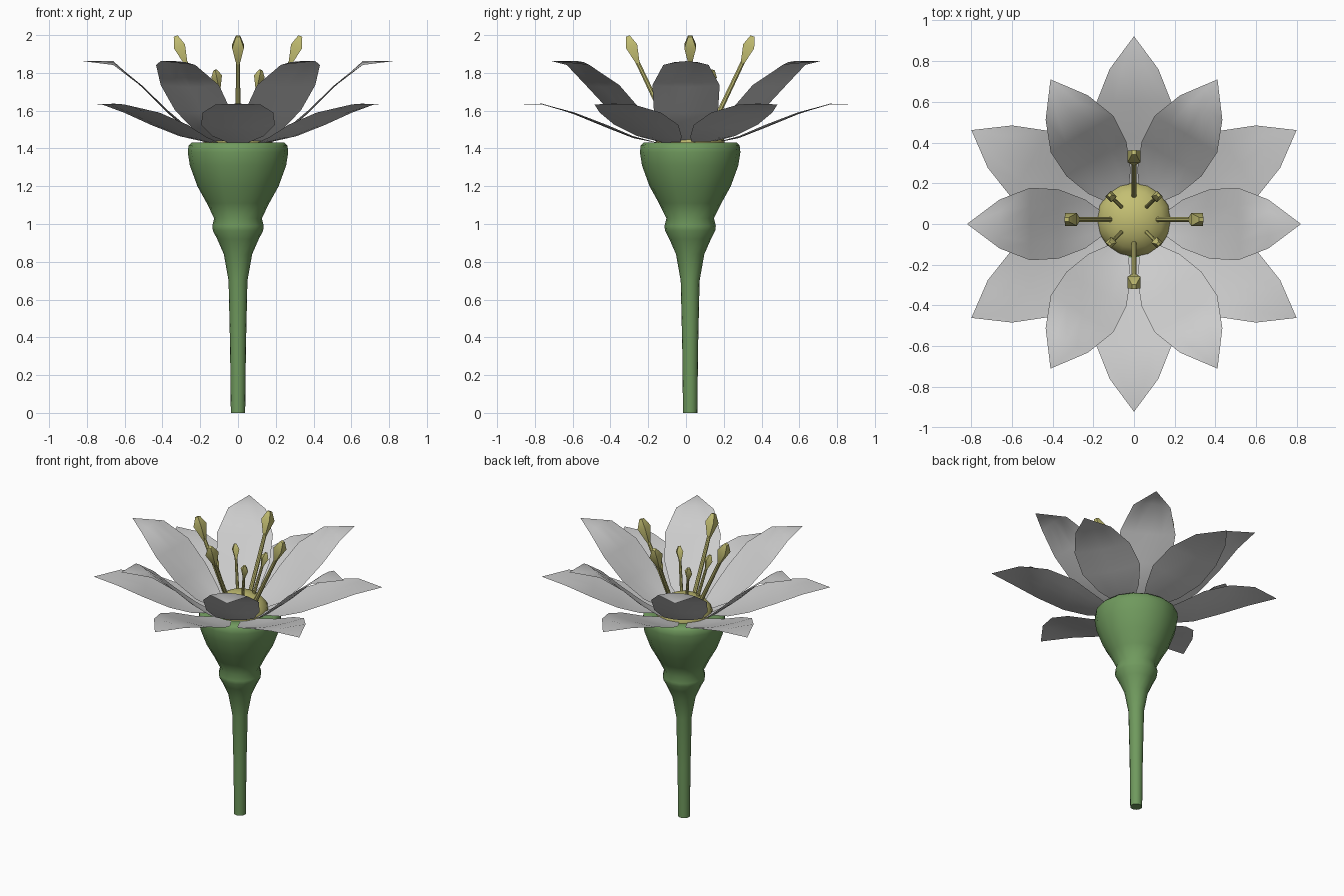
import bpy, bmesh
from math import sin, cos, pi, radians
from mathutils import Vector, Matrix

if "Cube" in bpy.data.objects:
    bpy.data.objects.remove(bpy.data.objects["Cube"])

CY = 0.022  # stem axis sits slightly behind the petal centre


def material(name, color):
    m = bpy.data.materials.new(name)
    m.diffuse_color = color
    m.use_nodes = True
    m.node_tree.nodes["Principled BSDF"].inputs["Base Color"].default_value = m.diffuse_color
    return m


GREEN = material("green", (0.16, 0.32, 0.11, 1))
YELLOW = material("yellow", (0.55, 0.52, 0.17, 1))


def finish(name, bm, mat=None, angle=50, normals=True):
    bmesh.ops.remove_doubles(bm, verts=bm.verts, dist=1e-4)
    if normals:
        bmesh.ops.recalc_face_normals(bm, faces=bm.faces)
    me = bpy.data.meshes.new(name)
    bm.to_mesh(me)
    bm.free()
    ob = bpy.data.objects.new(name, me)
    bpy.context.collection.objects.link(ob)
    if mat:
        me.materials.append(mat)
    bpy.ops.object.select_all(action='DESELECT')
    ob.select_set(True)
    bpy.context.view_layer.objects.active = ob
    bpy.ops.object.shade_smooth_by_angle(angle=radians(angle))
    return ob


def loft(bm, rings):
    """Skin a list of equal-length rings and cap both ends."""
    vs = [[bm.verts.new(p) for p in ring] for ring in rings]
    n = len(vs[0])
    for a, b in zip(vs, vs[1:]):
        for i in range(n):
            j = (i + 1) % n
            bm.faces.new((a[i], a[j], b[j], b[i]))
    bm.faces.new(vs[0][::-1])
    bm.faces.new(vs[-1])


def lathe(name, profile, sides, mat):
    bm = bmesh.new()
    loft(bm, [[(r * cos(2 * pi * i / sides), CY + r * sin(2 * pi * i / sides), z)
               for i in range(sides)] for r, z in profile])
    return finish(name, bm, mat)


# Stem flaring into the cup
lathe("stem_and_cup", [
    (0.038, 0), (0.042, 0.35), (0.05, 0.70), (0.075, 0.84), (0.11, 0.92),
    (0.133, 0.965), (0.136, 0.99), (0.126, 1.03), (0.165, 1.11), (0.215, 1.20),
    (0.255, 1.31), (0.266, 1.38), (0.262, 1.415), (0.245, 1.432), (0.20, 1.432)],
    16, GREEN)

# Domed flower centre
dome = [(0.185 * cos(a), 1.425 + 0.13 * sin(a))
        for a in [radians(d) for d in (-30, 0, 20, 40, 60, 80)]]
lathe("flower_centre", dome, 16, YELLOW)


# Petals: rows are radius, half width, height, edge lift
def petal(name, rows, angle):
    bm = bmesh.new()
    rot = Matrix.Rotation(angle, 3, 'Z')
    cols = (-1, -0.5, 0, 0.5, 1)
    grid = [[bm.verts.new(rot @ Vector((r, w * c, z + lift * c * c))) for c in cols]
            for r, w, z, lift in rows]
    for a, b in zip(grid, grid[1:]):
        for i in range(4):
            bm.faces.new((a[i], b[i], b[i + 1], a[i + 1]))
    finish(name, bm, angle=60, normals=False)


OUTER = [(0.13, 0.04, 1.425, 0), (0.28, 0.135, 1.455, 0.01), (0.42, 0.195, 1.51, 0.015),
         (0.59, 0.187, 1.58, 0.01), (0.76, 0.12, 1.637, -0.005), (0.922, 0, 1.632, 0)]
INNER = [(0.13, 0.04, 1.425, 0), (0.24, 0.12, 1.475, 0.015), (0.37, 0.17, 1.585, 0.015),
         (0.51, 0.178, 1.725, 0.01), (0.66, 0.12, 1.862, -0.02), (0.82, 0, 1.862, 0)]
for k in range(6):
    petal(f"outer_petal_{k + 1}", OUTER, radians(30 + 60 * k))
    petal(f"inner_petal_{k + 1}", INNER, radians(60 * k))


# Stamens: leaning filament with a four-sided anther on top
def tube(bm, a, b, stations, sides, angle):
    d = (b - a).normalized()
    side = Vector((-sin(angle), cos(angle), 0))
    up = d.cross(side)
    rings = []
    for t, r in stations:
        c = a.lerp(b, t)
        rings.append([c + r * (cos(q) * side + sin(q) * up)
                      for q in [2 * pi * (i + 0.5) / sides for i in range(sides)]])
    loft(bm, rings)


def stamen(name, angle, base, neck, tip, rod, head):
    def at(rz):
        return Vector((rz[0] * cos(angle), CY + rz[0] * sin(angle), rz[1]))
    bm = bmesh.new()
    tube(bm, at(base), at(neck), [(0, rod * 1.2), (1, rod)], 8, angle)
    tube(bm, at(neck), at(tip), [(-0.1, rod), (0.6, head), (1, head * 0.35)], 4, angle)
    finish(name, bm, YELLOW, 35)


for k in range(4):
    a = k * pi / 2
    stamen(f"tall_stamen_{k + 1}", a, (0.10, 1.48), (0.28, 1.86), (0.33, 1.995), 0.012, 0.044)
    stamen(f"short_stamen_{k + 1}", a + pi / 4, (0.08, 1.50), (0.145, 1.73),
           (0.17, 1.815), 0.009, 0.029)
